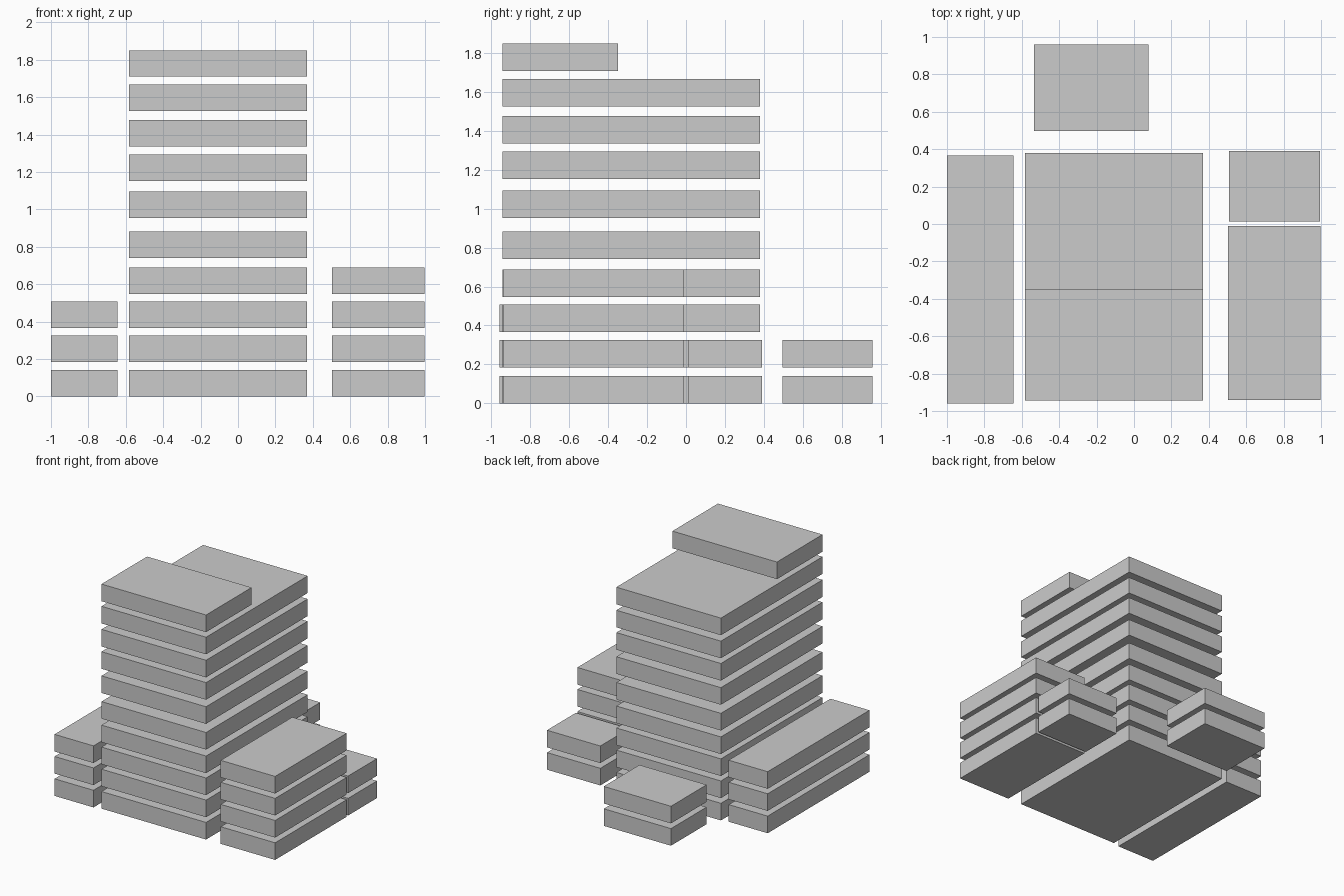
import bpy

if "Cube" in bpy.data.objects:
    bpy.data.objects.remove(bpy.data.objects["Cube"])

SLAB = 0.141  # storey slab thickness
# Underside height of each storey
LEVELS = [0.0, 0.184, 0.366, 0.547, 0.741, 0.953, 1.152, 1.336, 1.526, 1.709]


def slab(name, x0, x1, y0, y1, z):
    bpy.ops.mesh.primitive_cube_add(
        size=1, location=((x0 + x1) / 2, (y0 + y1) / 2, z + SLAB / 2))
    ob = bpy.context.object
    ob.name = name
    ob.scale = (x1 - x0, y1 - y0, SLAB)
    bpy.ops.object.transform_apply(location=False, rotation=False, scale=True)


def stack(name, x0, x1, y0, y1, floors):
    for i, z in enumerate(LEVELS[:floors], 1):
        slab(f"{name}_floor_{i}", x0, x1, y0, y1, z)


# Main tower with a half-depth penthouse at the front
stack("tower", -0.584, 0.369, -0.943, 0.38, 9)
slab("tower_penthouse", -0.584, 0.369, -0.943, -0.35, LEVELS[9])

# Lower surrounding blocks
stack("left_wing", -1.0, -0.645, -0.96, 0.365, 3)
stack("right_wing", 0.502, 0.998, -0.942, -0.011, 4)
stack("back_right_block", 0.508, 0.994, 0.014, 0.39, 2)
stack("back_block", -0.535, 0.077, 0.496, 0.96, 2)
